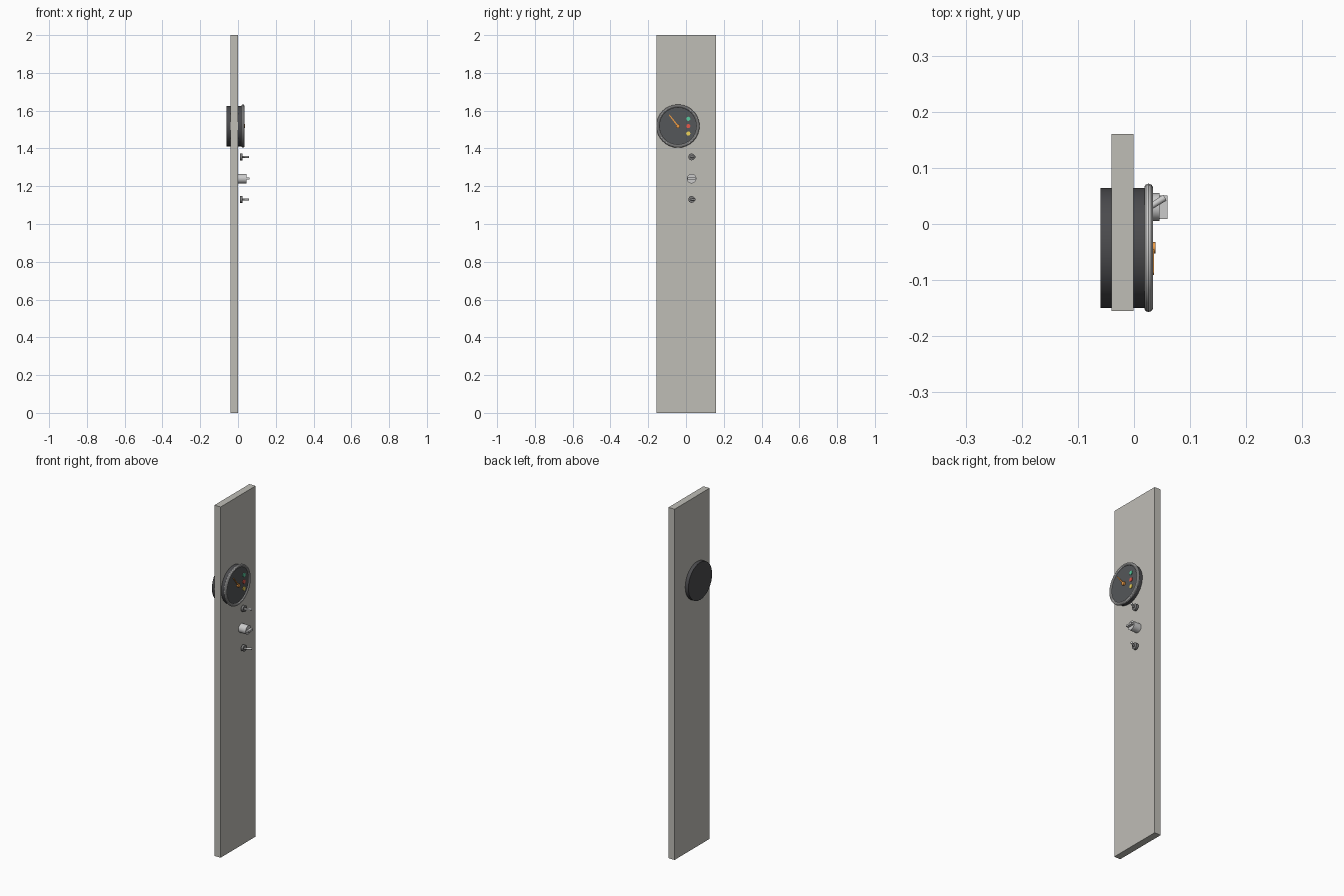
import bpy, math
from math import pi
from mathutils import Vector

if "Cube" in bpy.data.objects:
    bpy.data.objects.remove(bpy.data.objects["Cube"])

GY, GZ = -0.0425, 1.5185      # gauge centre
KY = 0.03                     # control column


def colour(name, rgb):
    m = bpy.data.materials.new(name)
    m.diffuse_color = (*rgb, 1)
    m.use_nodes = True
    m.node_tree.nodes["Principled BSDF"].inputs["Base Color"].default_value = m.diffuse_color
    return m


dark = colour("dark_grey", (0.07, 0.07, 0.075))
face = colour("dial_grey", (0.09, 0.095, 0.1))
chrome = colour("chrome", (0.55, 0.56, 0.57))
steel = colour("steel", (0.2, 0.2, 0.2))
orange = colour("orange", (0.85, 0.33, 0.06))
stone = colour("panel_grey", (0.52, 0.51, 0.47))


def finish(name, mat, smooth=True):
    o = bpy.context.object
    o.name = name
    if mat:
        o.data.materials.append(mat)
    if smooth:
        bpy.ops.object.shade_smooth_by_angle(angle=math.radians(35))
    return o


def box(name, lo, hi, mat):
    lo, hi = Vector(lo), Vector(hi)
    bpy.ops.mesh.primitive_cube_add(size=1, location=(lo + hi) / 2)
    bpy.context.object.scale = hi - lo
    return finish(name, mat, False)


def rod(name, a, b, r1, mat, r2=None, n=32):
    a, b = Vector(a), Vector(b)
    d = b - a
    bpy.ops.mesh.primitive_cone_add(vertices=n, radius1=r1, radius2=r1 if r2 is None else r2,
                                    depth=d.length, location=(a + b) / 2,
                                    rotation=d.to_track_quat('Z', 'Y').to_euler())
    return finish(name, mat)


def disc(name, x0, x1, y, z, r, mat, n=32):
    return rod(name, (x0, y, z), (x1, y, z), r, mat, n=n)


# backing panel
box("panel", (-0.04, -0.155, 0), (-0.001, 0.16, 2), stone)

# gauge case, dial and rounded bezel
disc("gauge_case", -0.06, 0.022, GY, GZ, 0.107, dark)
disc("dial_face", 0.02, 0.028, GY, GZ, 0.104, face)
bpy.ops.mesh.primitive_torus_add(major_radius=0.1065, minor_radius=0.008, major_segments=32,
                                 minor_segments=10, location=(0.026, GY, GZ), rotation=(0, pi / 2, 0))
finish("bezel", chrome)

# needle and hub
a = math.radians(38)
needle = box("needle", (-0.0015, -0.004, -0.008), (0.0015, 0.004, 0.076), orange)
for v in needle.data.vertices:
    if v.co.z > 0:
        v.co.y *= 0.6
needle.rotation_euler.x = a
needle.location = (0.034, GY - 0.034 * math.sin(a), GZ + 0.034 * math.cos(a))
disc("needle_hub", 0.027, 0.038, GY, GZ, 0.01, orange, 16)

# indicator lamps
for name, z, rgb in (("green", 1.557, (0.1, 0.6, 0.35)), ("red", GZ, (0.8, 0.1, 0.07)),
                     ("yellow", 1.479, (0.85, 0.65, 0.1))):
    disc(name + "_lamp", 0.026, 0.032, 0.012, z, 0.011, colour(name, rgb), 16)

# toggle switches above and below the knob
for i, z in enumerate((1.355, 1.13)):
    disc(f"toggle_nut_{i}", 0.01, 0.023, KY, z, 0.018, steel, 16)
    rod(f"toggle_lever_{i}", (0.02, KY - 0.005, z), (0.055, KY + 0.017, z), 0.005, chrome, 0.006, 12)

# rotary knob with a grip ridge
disc("knob", -0.001, 0.045, KY, 1.24, 0.025, chrome)
box("knob_grip", (0.04, KY - 0.021, 1.235), (0.06, KY + 0.021, 1.245), chrome)
